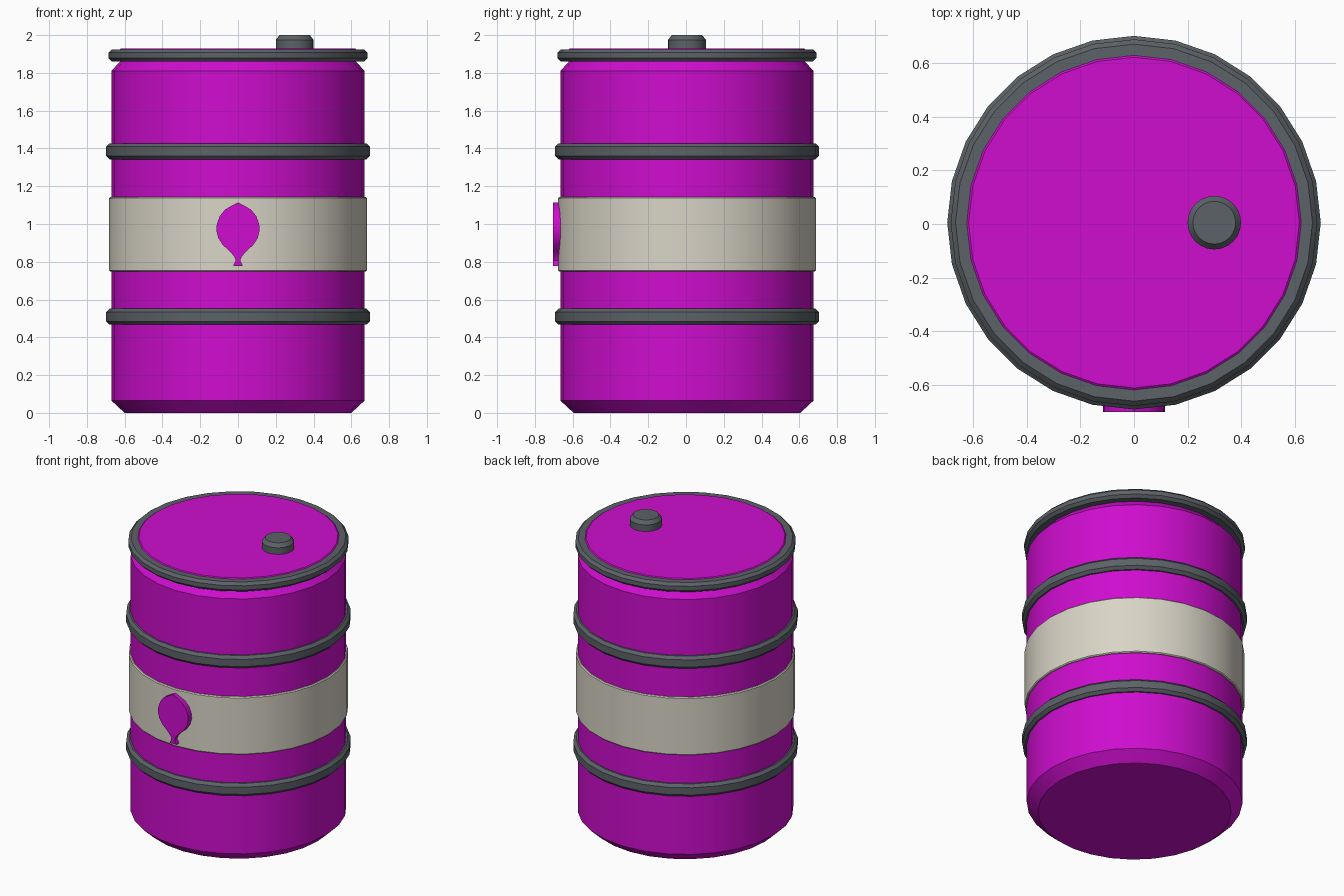
import bpy, bmesh, math
from mathutils import Matrix, Vector

SIDES = 28
CENTRE_Y = 0.005

cube = bpy.data.objects.get("Cube")
if cube:
    bpy.data.objects.remove(cube, do_unlink=True)


def material(name, rgb):
    mat = bpy.data.materials.new(name)
    mat.use_nodes = True
    mat.diffuse_color = (*rgb, 1)
    mat.node_tree.nodes["Principled BSDF"].inputs["Base Color"].default_value = (*rgb, 1)
    return mat


magenta = material("magenta paint", (0.62, 0.004, 0.62))
grey = material("dark grey metal", (0.107, 0.122, 0.136))
cream = material("cream label", (0.69, 0.66, 0.565))


def finish(name, bm, mat, smooth_angle):
    bmesh.ops.recalc_face_normals(bm, faces=bm.faces)
    mesh = bpy.data.meshes.new(name)
    bm.to_mesh(mesh)
    bm.free()
    mesh.materials.append(mat)
    obj = bpy.data.objects.new(name, mesh)
    bpy.context.collection.objects.link(obj)
    bpy.ops.object.select_all(action="DESELECT")
    obj.select_set(True)
    bpy.context.view_layer.objects.active = obj
    bpy.ops.object.shade_smooth_by_angle(angle=math.radians(smooth_angle))
    return obj


def lathe(name, profile, mat, x=0, sides=SIDES, closed=False, smooth_angle=30):
    """Spin (radius, height) points about a vertical axis; open profiles get flat end discs."""
    bm = bmesh.new()
    loops = []
    for i in range(sides):
        a = math.tau * i / sides
        loops.append([bm.verts.new((x + r * math.cos(a), CENTRE_Y + r * math.sin(a), z))
                      for r, z in profile])
    n = len(profile)
    for i in range(sides):
        here, there = loops[i], loops[(i + 1) % sides]
        for j in range(n if closed else n - 1):
            k = (j + 1) % n
            bm.faces.new((here[j], there[j], there[k], here[k]))
    if not closed:
        for end in (0, -1):
            disc = bm.faces.new([loop[end] for loop in loops])
            for edge in disc.edges:
                edge.smooth = False
    return finish(name, bm, mat, smooth_angle)


def band(name, inner, outer, low, high, bevel, mat):
    """Hoop with bevelled outer edges."""
    profile = [(inner, low), (outer - bevel, low), (outer, low + bevel),
               (outer, high - bevel), (outer - bevel, high), (inner, high)]
    return lathe(name, profile, mat, closed=True)


# Drum with chamfered base, shoulder and lid
lathe("barrel_body", [(0.6, 0), (0.67, 0.065), (0.67, 1.81), (0.625, 1.86),
                      (0.625, 1.925), (0.618, 1.93)], magenta, smooth_angle=35)

# Hoops and label
band("top_rim", 0.62, 0.685, 1.86, 1.925, 0.018, grey)
band("upper_hoop", 0.64, 0.698, 1.342, 1.427, 0.018, grey)
band("lower_hoop", 0.64, 0.698, 0.467, 0.552, 0.018, grey)
band("label_band", 0.65, 0.682, 0.748, 1.143, 0.006, cream)

# Filler cap on the lid
lathe("filler_cap", [(0.1, 1.92), (0.1, 1.975), (0.08, 2.0)], grey, x=0.3, sides=24)

# Raised balloon shape on the front of the label
half = [(0, 1.114), (0.028, 1.1), (0.068, 1.077), (0.096, 1.043), (0.112, 1.0),
        (0.115, 0.968), (0.104, 0.925), (0.08, 0.888), (0.045, 0.857),
        (0.02, 0.828), (0.012, 0.808), (0.026, 0.777)]
outline = half + [(-x, z) for x, z in reversed(half[1:])]
bm = bmesh.new()
face = bm.faces.new([bm.verts.new((x, -0.66, z)) for x, z in outline])
extruded = bmesh.ops.extrude_face_region(bm, geom=[face])["geom"]
bmesh.ops.translate(bm, vec=Vector((0, -0.043, 0)),
                    verts=[v for v in extruded if isinstance(v, bmesh.types.BMVert)])
finish("balloon_emblem", bm, magenta, 30)
